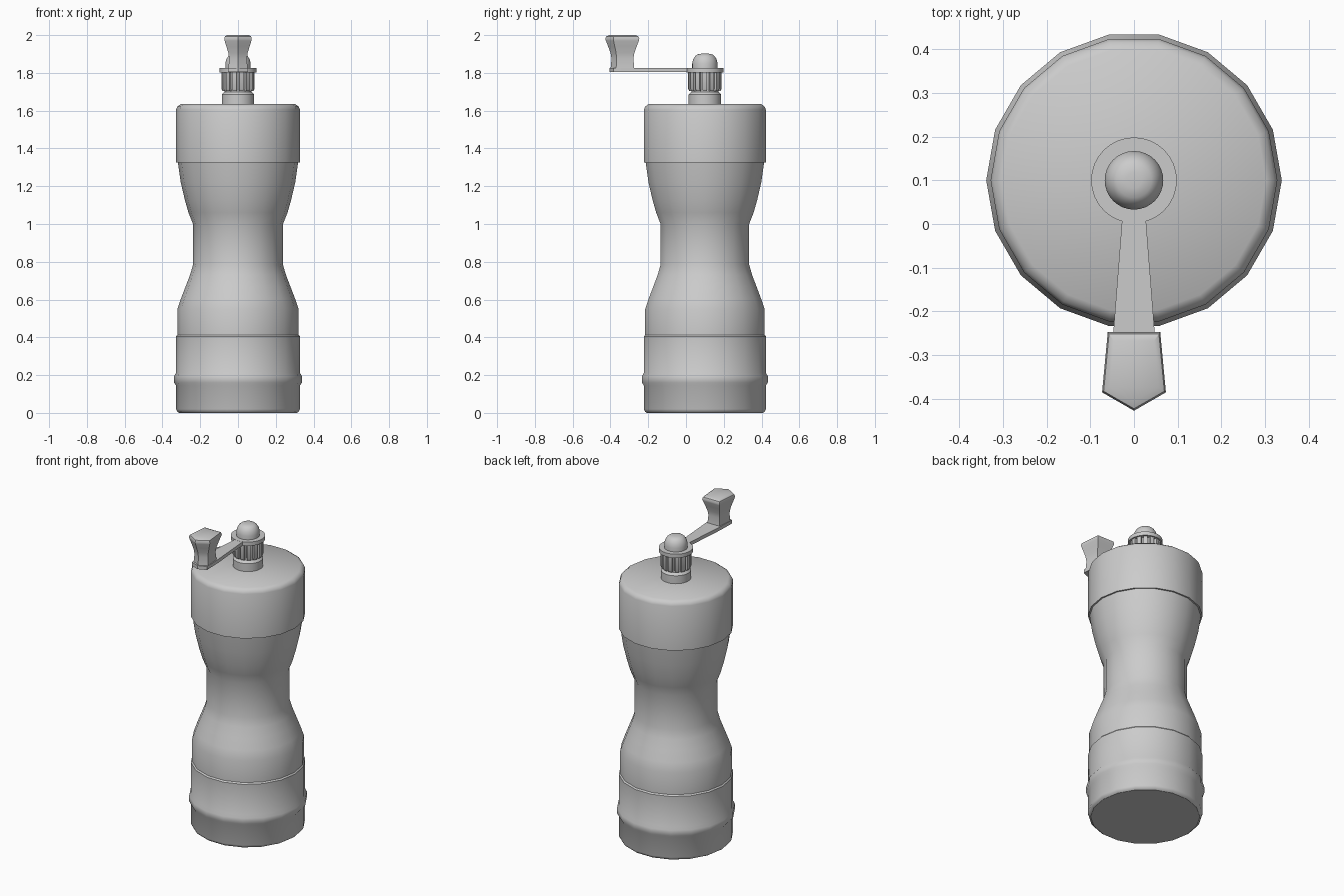
import bpy, bmesh
from math import cos, sin, pi, radians

if "Cube" in bpy.data.objects:
    bpy.data.objects.remove(bpy.data.objects["Cube"])

CY = 0.1  # the body axis sits behind the origin because the crank reaches forward


def finish(name, bm, angle=35):
    bmesh.ops.recalc_face_normals(bm, faces=bm.faces)
    me = bpy.data.meshes.new(name)
    bm.to_mesh(me)
    bm.free()
    ob = bpy.data.objects.new(name, me)
    bpy.context.collection.objects.link(ob)
    bpy.ops.object.select_all(action='DESELECT')
    bpy.context.view_layer.objects.active = ob
    ob.select_set(True)
    bpy.ops.object.shade_smooth_by_angle(angle=radians(angle))
    return ob


def loft(name, rings, angle=35):
    """Skin a list of equal-length point rings and cap both ends."""
    bm = bmesh.new()
    loops = [[bm.verts.new(p) for p in r] for r in rings]
    n = len(loops[0])
    for a, b in zip(loops, loops[1:]):
        for i in range(n):
            j = (i + 1) % n
            bm.faces.new((a[i], a[j], b[j], b[i]))
    bm.faces.new(loops[0][::-1])
    bm.faces.new(loops[-1])
    return finish(name, bm, angle)


def lathe(name, profile, n, angle=35):
    """Turn (radius, z) pairs round the body axis."""
    return loft(name, [[(r * cos(2 * pi * i / n), CY + r * sin(2 * pi * i / n), z)
                        for i in range(n)] for r, z in profile], angle)


# Base jar with raised band
lathe("base_jar", [(0.312, 0), (0.322, 0.007), (0.328, 0.02), (0.328, 0.145),
                   (0.338, 0.16), (0.338, 0.195), (0.328, 0.212),
                   (0.328, 0.405), (0.321, 0.413)], 18)

# Waisted body
lathe("waisted_body", [(0.321, 0.41), (0.321, 0.55), (0.302, 0.605), (0.277, 0.67),
                       (0.254, 0.73), (0.238, 0.785), (0.238, 1.0), (0.262, 1.06),
                       (0.282, 1.13), (0.303, 1.22), (0.319, 1.33)], 18)

# Top cap with rounded rim
lathe("top_cap", [(0.328, 1.325), (0.328, 1.605), (0.321, 1.622),
                  (0.302, 1.635)], 18)

# Spindle neck
lathe("neck", [(0.086, 1.63), (0.086, 1.685), (0.072, 1.70), (0.072, 1.72)], 32)

# Ribbed nut: toothed outline extruded upward
TEETH = 14
outline = []
for t in range(TEETH):
    for r, f in ((0.074, -0.36), (0.089, -0.30), (0.089, 0.30), (0.074, 0.36)):
        outline.append((r, 2 * pi * (t + f) / TEETH))
loft("ribbed_nut", [[(s * r * cos(a), CY + s * r * sin(a), z) for r, a in outline]
                    for s, z in ((0.93, 1.703), (1, 1.715), (1, 1.81))], 30)

# Crank disc and domed nut
lathe("crank_disc", [(0.098, 1.803), (0.098, 1.827)], 32)
lathe("dome_nut", [(0.067, 1.82), (0.067, 1.85), (0.062, 1.872), (0.052, 1.888),
                   (0.04, 1.898), (0.018, 1.902)], 32, 50)

# Tapered crank arm
arm = [(-0.025, 0.04), (-0.049, -0.27), (-0.052, -0.385), (0, -0.405),
       (0.052, -0.385), (0.049, -0.27), (0.025, 0.04)]
loft("crank_arm", [[(x, y, z) for x, y in arm] for z in (1.804, 1.826)])

# Five-sided handle grip
grip = [(-0.06, -0.247), (-0.073, -0.385), (0, -0.427), (0.073, -0.385), (0.06, -0.247)]
sections = [(0.71, 1.805), (0.69, 1.83), (0.64, 1.875), (0.70, 1.905), (0.84, 1.94),
            (0.97, 1.97), (1.0, 1.98), (0.95, 1.993), (0.77, 2.0)]
loft("handle_grip", [[(s * x, -0.335 + s * (y + 0.335), z) for x, y in grip]
                     for s, z in sections])
